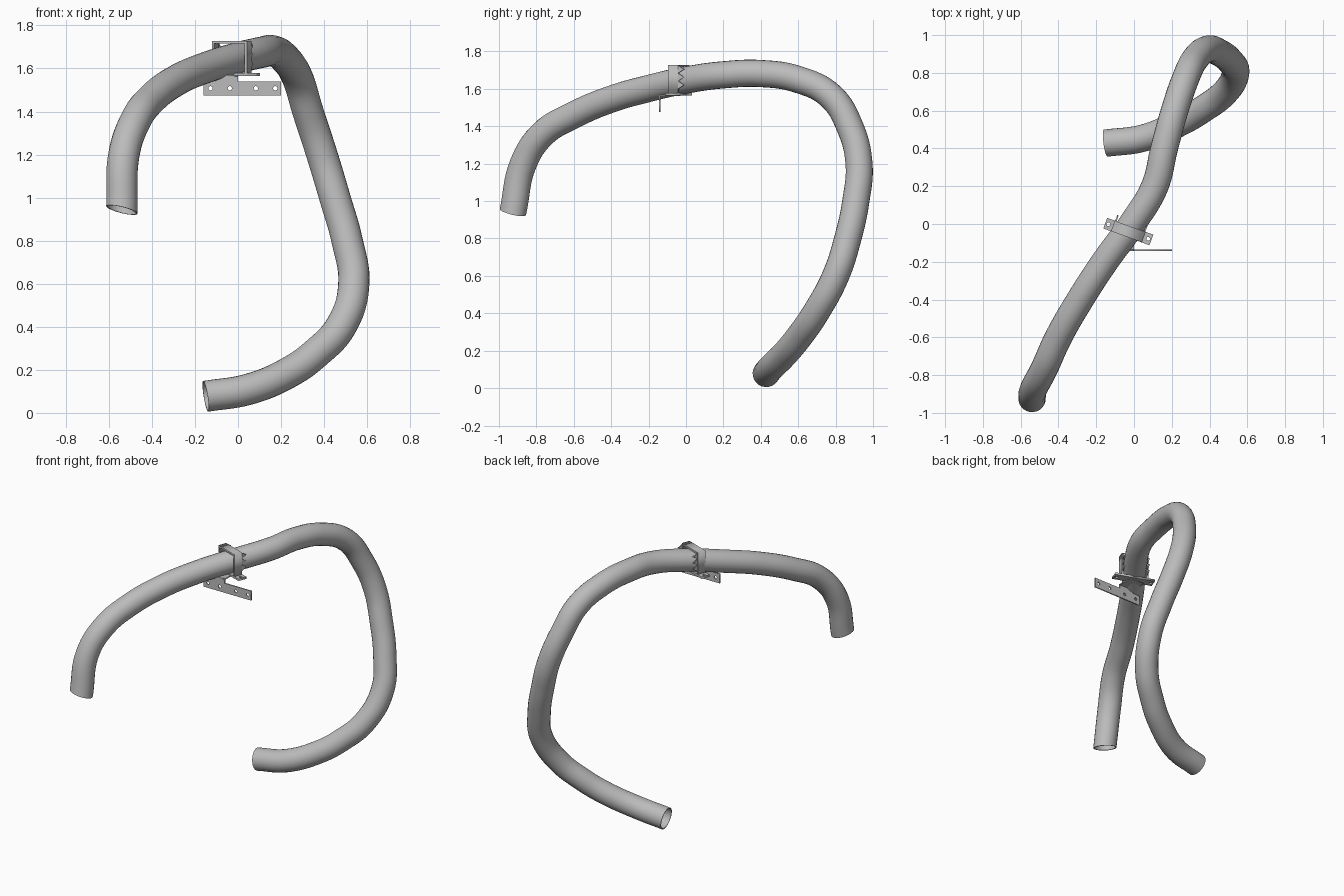
import bpy
import bmesh
import math
from mathutils import Matrix, Vector

cube = bpy.data.objects.get("Cube")
if cube:
    bpy.data.objects.remove(cube, do_unlink=True)

grey = bpy.data.materials.new("satin grey metal")
grey.use_nodes = True
grey.diffuse_color = (0.5, 0.5, 0.5, 1)
grey.node_tree.nodes["Principled BSDF"].inputs["Base Color"].default_value = (0.5, 0.5, 0.5, 1)


def select(obj):
    bpy.ops.object.select_all(action="DESELECT")
    obj.select_set(True)
    bpy.context.view_layer.objects.active = obj


def to_mesh(curve, name):
    """Link a curve and turn it into a mesh object."""
    obj = bpy.data.objects.new(name, curve)
    bpy.context.collection.objects.link(obj)
    select(obj)
    bpy.ops.object.convert(target="MESH")
    obj = bpy.context.view_layer.objects.active
    obj.data.materials.clear()
    obj.data.materials.append(grey)
    return obj


def plate(name, outline, thickness, matrix, holes=(), radius=0.01):
    """Flat sheet with an outline and round holes."""
    curve = bpy.data.curves.new(name, "CURVE")
    curve.dimensions = "2D"
    curve.fill_mode = "BOTH"
    curve.extrude = thickness / 2
    loops = [outline]
    for hx, hy in holes:
        angles = [math.tau * i / 16 for i in range(16)]
        loops.append([(hx + radius * math.cos(a), hy + radius * math.sin(a)) for a in angles])
    for loop in loops:
        spline = curve.splines.new("POLY")
        spline.points.add(len(loop) - 1)
        for point, (px, py) in zip(spline.points, loop):
            point.co = (px, py, 0, 1)
        spline.use_cyclic_u = True
    obj = to_mesh(curve, name)
    obj.matrix_world = matrix
    return obj


def rect(x0, x1, y0, y1):
    return [(x0, y0), (x1, y0), (x1, y1), (x0, y1)]


# Bent hollow tube
path = [(-.54, -.925, .943), (-.53, -.87, 1.2), (-.475, -.765, 1.36), (-.4, -.6, 1.46),
        (-.285, -.4, 1.545), (-.155, -.2, 1.602), (-.01, 0, 1.647), (.11, .2, 1.675),
        (.16, .4, 1.682), (.215, .6, 1.65), (.275, .775, 1.56), (.325, .875, 1.4),
        (.39, .925, 1.2), (.45, .908, 1), (.507, .865, .8), (.538, .8, .6),
        (.48, .695, .405), (.36, .605, .275), (.24, .535, .19), (.05, .455, .11),
        (-.15, .428, .077)]
curve = bpy.data.curves.new("bent_tube", "CURVE")
curve.dimensions = "3D"
curve.bevel_depth = 0.0725
curve.bevel_resolution = 10
curve.resolution_u = 8
spline = curve.splines.new("BEZIER")
spline.bezier_points.add(len(path) - 1)
for point, co in zip(spline.bezier_points, path):
    point.co = co
    point.handle_left_type = point.handle_right_type = "AUTO"
tube = to_mesh(curve, "bent_tube")

# Slanted cut on the hanging end
for v in tube.data.vertices:
    if v.co.x < -.4 and v.co.y < -.7 and v.co.z < 1.2:
        v.co.z -= .2 * (v.co.x + .54) * (1.2 - v.co.z) / .26

wall = tube.modifiers.new("wall", "SOLIDIFY")
wall.thickness = 0.006
wall.offset = -1
select(tube)
bpy.ops.object.modifier_apply(modifier="wall")
bpy.ops.object.shade_smooth_by_angle(angle=math.radians(40))

# Clamp frame: local x across the tube, local y along it
clamp = Matrix.Translation((-.03, -.04, 0)) @ Matrix.Rotation(math.radians(-20), 4, "Z")
upright = Matrix.Rotation(math.radians(90), 4, "X")
top, base, half = 1.728, 1.568, .087
frame_outline = [(-half, base), (-half, top), (half, top), (half, base),
                 (half - .012, base), (half - .012, top - .012),
                 (-half + .012, top - .012), (-half + .012, base)]
plate("clamp_frame", frame_outline, .058, clamp @ upright)

# Base plate with bolt holes in its feet
plate("clamp_base", rect(-.13, .13, -.03, .03), .014,
      clamp @ Matrix.Translation((0, 0, base + .004)),
      holes=[(-.112, 0), (.112, 0)])

# Gripping teeth behind each leg of the clamp
side_plane = Matrix(((0, 0, 1, 0), (1, 0, 0, 0), (0, 1, 0, 0), (0, 0, 0, 1)))
for side, label in ((-1, "right"), (1, "left")):
    for i in range(3):
        z = 1.6 + i * .042
        tooth = [(.028, z), (.062, z + .021), (.028, z + .042)]
        plate(f"{label}_tooth_{i + 1}", tooth, .008,
              clamp @ Matrix.Translation((side * (half - .006), 0, 0)) @ side_plane)

# Mounting strip and the bent tab that joins it to the base plate
strip_y = -.14
plate("mounting_strip", rect(-.16, .2, 1.475, 1.54), .008,
      Matrix.Translation((0, strip_y, 0)) @ upright,
      holes=[(x, 1.508) for x in (-.128, -.038, .083, .173)])
plate("tab_drop", rect(-.105, .0, 1.535, 1.57), .008,
      Matrix.Translation((0, strip_y, 0)) @ upright)
plate("tab_shelf", rect(-.105, .0, strip_y - .004, -.03), .008,
      Matrix.Translation((0, 0, 1.566)))
